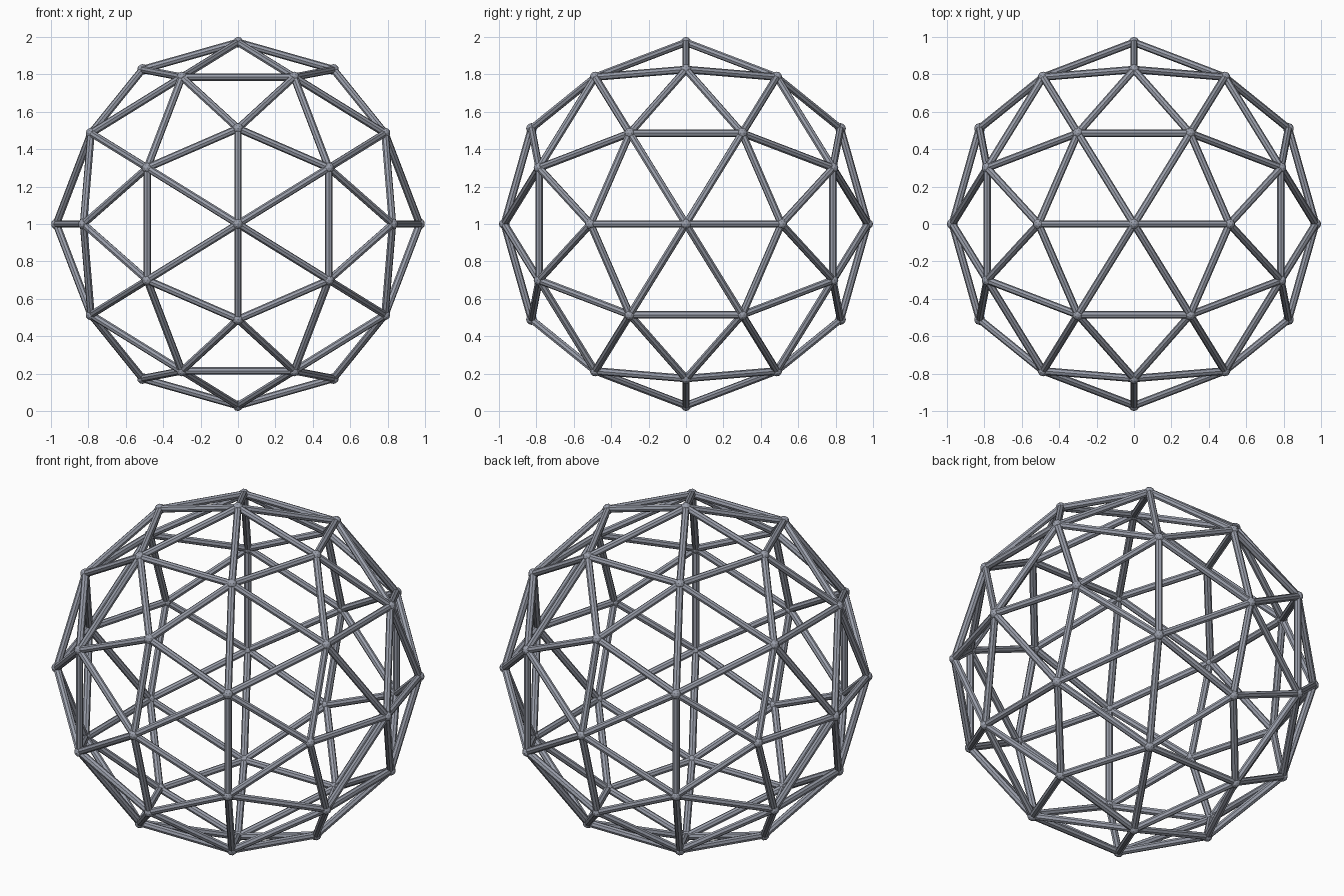
import bpy
import bmesh
from itertools import combinations
from mathutils import Matrix, Vector

if "Cube" in bpy.data.objects:
    bpy.data.objects.remove(bpy.data.objects["Cube"], do_unlink=True)

HUB_RADIUS = 0.029
STRUT_RADIUS = 0.02
DOME_RADIUS = 1 - HUB_RADIUS
CENTRE = Vector((0, 0, 1))


def material(name, colour):
    mat = bpy.data.materials.new(name)
    mat.use_nodes = True
    mat.diffuse_color = colour
    mat.node_tree.nodes["Principled BSDF"].inputs["Base Color"].default_value = colour
    return mat


def add_object(name, bm, mat):
    mesh = bpy.data.meshes.new(name)
    bm.to_mesh(mesh)
    bm.free()
    mesh.materials.append(mat)
    obj = bpy.data.objects.new(name, mesh)
    bpy.context.collection.objects.link(obj)
    return obj


# Icosahedron corners, from three crossed golden rectangles
golden = (1 + 5 ** 0.5) / 2
corners = []
for s in (-1, 1):
    for t in (-golden, golden):
        corners += [Vector(p).normalized() for p in ((0, t, s), (s, 0, t), (t, s, 0))]

# Split every edge once and push the midpoints out to the sphere
nodes = list(corners)
for a, b in combinations(corners, 2):
    if (a - b).length < 1.1:
        nodes.append((a + b).normalized())
links = [(a, b) for a, b in combinations(nodes, 2) if (a - b).length < 0.7]

steel = material("steel grey", (0.32, 0.34, 0.40, 1))

# Struts: octagonal bars between neighbouring hubs
bm = bmesh.new()
for a, b in links:
    turn = (b - a).to_track_quat("Z", "Y").to_matrix().to_4x4()
    place = Matrix.Translation(CENTRE + (a + b) / 2 * DOME_RADIUS) @ turn
    bmesh.ops.create_cone(bm, cap_ends=True, segments=8, radius1=STRUT_RADIUS,
                          radius2=STRUT_RADIUS, depth=(b - a).length * DOME_RADIUS,
                          matrix=place)
add_object("struts", bm, steel)

# Hubs: small balls at every joint
bm = bmesh.new()
for p in nodes:
    bmesh.ops.create_icosphere(bm, subdivisions=2, radius=HUB_RADIUS,
                               matrix=Matrix.Translation(CENTRE + p * DOME_RADIUS))
add_object("hubs", bm, steel)
